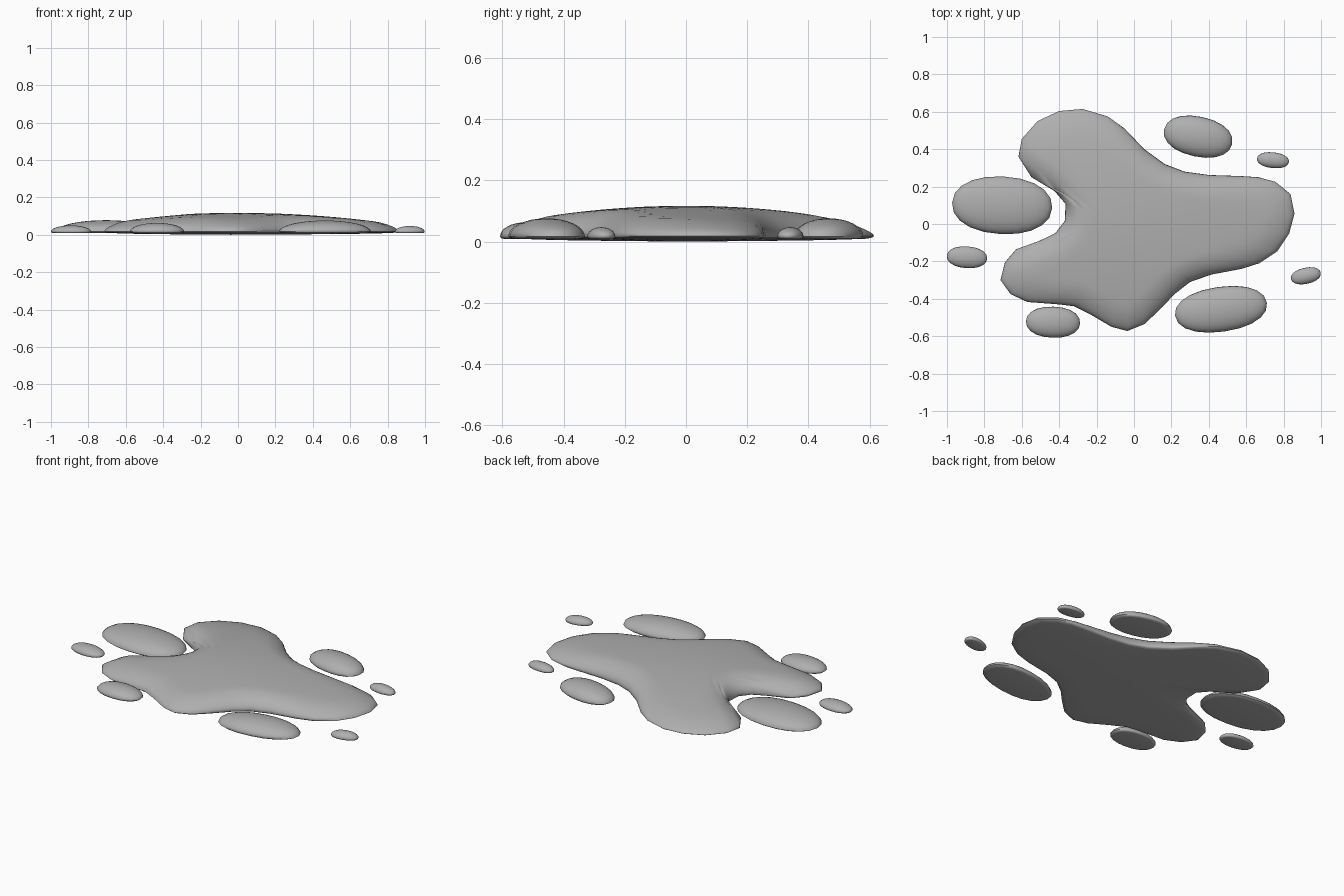
import bpy, bmesh, math
from mathutils import Vector
from mathutils.geometry import intersect_point_line

if "Cube" in bpy.data.objects:
    bpy.data.objects.remove(bpy.data.objects["Cube"])

grey = bpy.data.materials.new("dark_grey")
grey.diffuse_color = (.43, .43, .43, 1)
grey.use_nodes = True
grey.node_tree.nodes["Principled BSDF"].inputs["Base Color"].default_value = grey.diffuse_color


def dome(name, outline, centre, profile, height=None):
    """Nested copies of an outline, from underside centre, round the rim, to the top.
    A profile z of None takes its height from the height function."""
    bm = bmesh.new()
    cx, cy = centre

    def point(x, y, f, z):
        px, py = cx + (x - cx) * f, cy + (y - cy) * f
        return bm.verts.new((px, py, height(px, py) if z is None else z))

    rings = [[point(x, y, f, z) for x, y in outline] for f, z in profile[1:-1]]
    low = point(cx, cy, 0, profile[0][1])
    top = point(cx, cy, 0, profile[-1][1])
    n = len(outline)
    for i in range(n):
        j = (i + 1) % n
        bm.faces.new((low, rings[0][j], rings[0][i]))
        bm.faces.new((top, rings[-1][i], rings[-1][j]))
        for a, b in zip(rings, rings[1:]):
            bm.faces.new((a[i], a[j], b[j], b[i]))
    bmesh.ops.recalc_face_normals(bm, faces=bm.faces)
    me = bpy.data.meshes.new(name)
    bm.to_mesh(me)
    bm.free()
    me.materials.append(grey)
    ob = bpy.data.objects.new(name, me)
    bpy.context.collection.objects.link(ob)
    bpy.ops.object.select_all(action='DESELECT')
    ob.select_set(True)
    bpy.context.view_layer.objects.active = ob
    bpy.ops.object.shade_smooth_by_angle(angle=math.radians(60))
    return ob


# Main puddle: five-lobed outline, shallow dome with rounded rim, nearly flat underside
outline = [
    (-.275, .615), (-.14, .575), (-.05, .51), (.055, .40), (.165, .32), (.27, .28),
    (.40, .262), (.575, .256), (.665, .25), (.757, .225), (.837, .16), (.858, .055),
    (.83, -.05), (.767, -.145), (.67, -.21), (.575, -.24), (.415, -.27), (.30, -.31),
    (.217, -.375), (.136, -.46), (.056, -.535), (-.035, -.572), (-.12, -.55),
    (-.227, -.487), (-.32, -.44), (-.40, -.43), (-.57, -.417), (-.66, -.375),
    (-.714, -.30), (-.69, -.205), (-.63, -.135), (-.505, -.09), (-.42, -.048),
    (-.37, .016), (-.366, .107), (-.425, .176), (-.548, .25), (-.618, .36),
    (-.60, .455), (-.516, .55), (-.40, .604)]
outline.reverse()


def edge_distance(x, y):
    p = Vector((x, y))
    best = 9
    for a, b in zip(outline, outline[1:] + outline[:1]):
        a, b = Vector(a), Vector(b)
        t = max(0, min(1, intersect_point_line(p, a, b)[1]))
        best = min(best, (p - a.lerp(b, t)).length)
    return best


def puddle_height(x, y):
    full = .117 - .085 * x * x - .165 * y * y
    d = min(edge_distance(x, y) / .13, 1)
    return .018 + (full - .018) * math.sqrt(1 - (1 - d) ** 2)


dome("puddle", outline, (-.04, 0),
     [(0, 0), (.4, .002), (.75, .005), (.95, .009), (.985, .012), (1, .018)] +
     [(f, None) for f in (.994, .98, .96, .93, .89, .85, .8, .75, .7, .64,
                          .57, .5, .4, .3, .15, 0)],
     puddle_height)

# Droplets: x, y, half length, half width, tilt in degrees, top height
drops = [
    (-.705, .10, .268, .154, -3, .078),
    (.343, .467, .186, .107, -12, .076),
    (.465, -.456, .248, .120, 8, .076),
    (-.433, -.525, .145, .083, -2, .063),
    (-.893, -.178, .108, .058, -4, .050),
    (.743, .341, .086, .042, -6, .047),
    (.919, -.277, .081, .043, 12, .047)]
for k, (x, y, a, b, tilt, h) in enumerate(drops):
    t = math.radians(tilt)
    pts = []
    for i in range(20):
        ang = math.tau * i / 20
        c, s = math.cos(ang), math.sin(ang)
        # slightly squared ellipse
        u = a * math.copysign(abs(c) ** .92, c)
        v = b * math.copysign(abs(s) ** .92, s)
        pts.append((x + u * math.cos(t) - v * math.sin(t),
                    y + u * math.sin(t) + v * math.cos(t)))
    base = .017
    prof = [(0, .009), (.85, .009), (.95, .011)]
    prof += [(math.cos(q * math.pi / 16), base + (h - base) * math.sin(q * math.pi / 16))
             for q in range(9)]
    prof[-1] = (0, h)
    dome(f"droplet_{k + 1}", pts, (x, y), prof)
